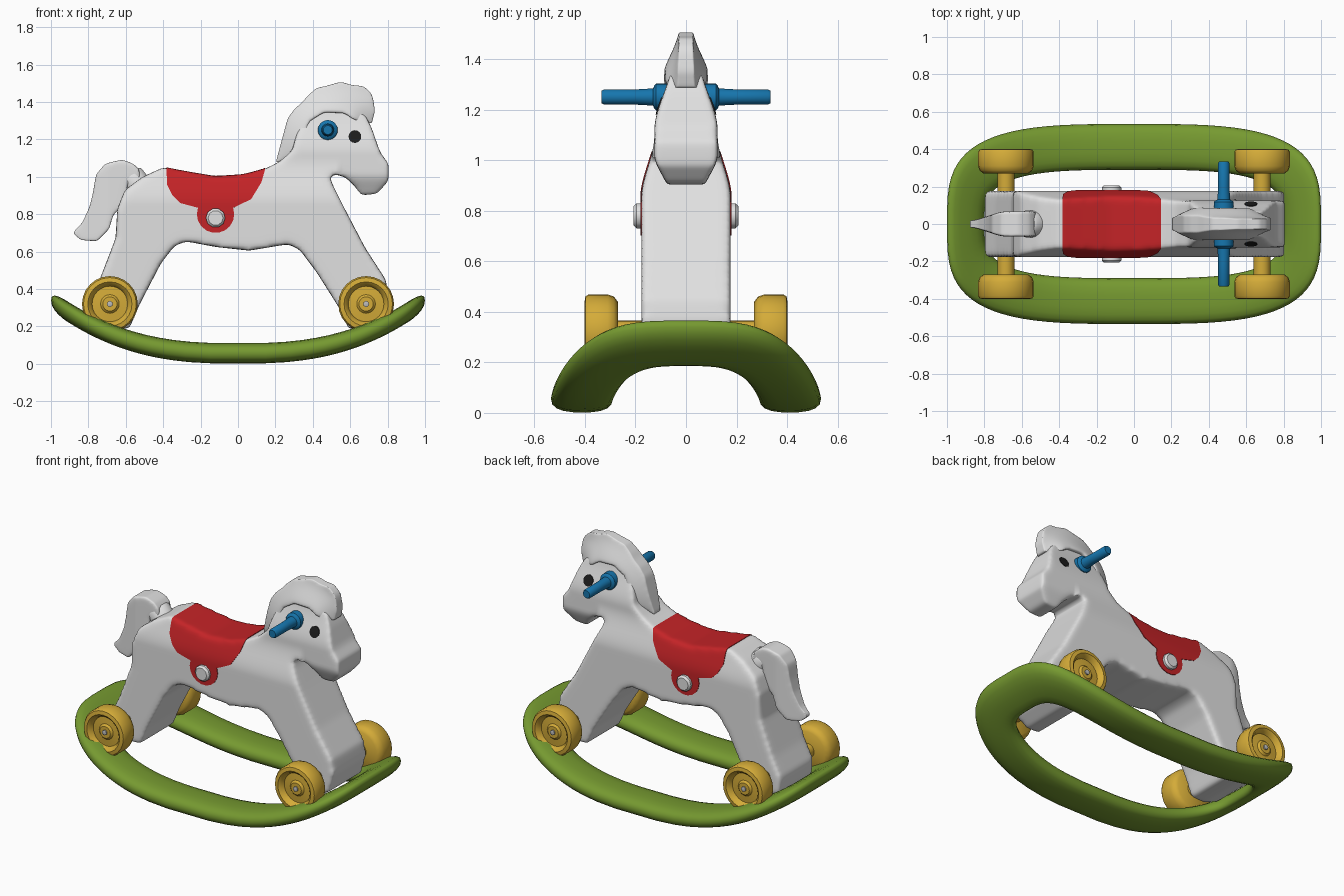
import bpy, bmesh, math
from mathutils import Vector

if "Cube" in bpy.data.objects:
    bpy.data.objects.remove(bpy.data.objects["Cube"])


def material(name, r, g, b):
    m = bpy.data.materials.new(name)
    m.diffuse_color = (r, g, b, 1)
    m.use_nodes = True
    m.node_tree.nodes["Principled BSDF"].inputs["Base Color"].default_value = m.diffuse_color
    return m


WHITE = material("white plastic", .75, .75, .75)
RED = material("saddle red", .55, .017, .02)
BLUE = material("handle blue", .008, .18, .42)
GREEN = material("rocker green", .18, .32, .03)
YELLOW = material("wheel yellow", .66, .41, .04)
BLACK = material("eye black", .012, .012, .012)
GREY = material("pin grey", .5, .5, .5)


def finish(name, mesh, mat, angle=40):
    mesh.materials.clear()
    mesh.materials.append(mat)
    mesh.polygons.foreach_set("material_index", [0] * len(mesh.polygons))
    mesh.shade_smooth()
    mesh.set_sharp_from_angle(angle=math.radians(angle))
    ob = bpy.data.objects.new(name, mesh)
    bpy.context.collection.objects.link(ob)
    return ob


def from_bmesh(name, bm):
    bmesh.ops.recalc_face_normals(bm, faces=bm.faces)
    mesh = bpy.data.meshes.new(name)
    bm.to_mesh(mesh)
    bm.free()
    return mesh


def prism(name, pts, y0, y1):
    """Side outline (x, z) extruded along y."""
    bm = bmesh.new()
    a = [bm.verts.new((x, y0, z)) for x, z in pts]
    b = [bm.verts.new((x, y1, z)) for x, z in pts]
    bm.faces.new(a)
    bm.faces.new(b[::-1])
    for i in range(len(a)):
        j = (i + 1) % len(a)
        bm.faces.new((a[i], b[i], b[j], a[j]))
    ob = bpy.data.objects.new(name, from_bmesh(name, bm))
    bpy.context.collection.objects.link(ob)
    return ob


def bake(ob):
    dg = bpy.context.evaluated_depsgraph_get()
    mesh = bpy.data.meshes.new_from_object(ob.evaluated_get(dg))
    bpy.data.objects.remove(ob)
    return mesh


def soft_slab(name, pts, width, mat, voxel, rounds):
    """Outline turned into a soft moulded solid; width(x, z) is the half width."""
    ob = prism(name + "_raw", pts, -.15, .15)
    r = ob.modifiers.new("remesh", 'REMESH')
    r.mode, r.voxel_size = 'VOXEL', voxel
    s = ob.modifiers.new("smooth", 'SMOOTH')
    s.factor, s.iterations = .5, rounds
    mesh = bake(ob)
    for v in mesh.vertices:
        v.co.y *= width(v.co.x, v.co.z) / .15
    return finish(name, mesh, mat, 60)


def painted(name, source, pts, y0, y1, mat):
    """Thin skin over the source surface inside an outline."""
    mesh = source.data.copy()
    normals = [v.normal.copy() for v in mesh.vertices]
    for v, n in zip(mesh.vertices, normals):
        v.co += n * .004
    ob = bpy.data.objects.new(name + "_raw", mesh)
    bpy.context.collection.objects.link(ob)
    cutter = prism(name + "_cutter", pts, y0, y1)
    b = ob.modifiers.new("cut", 'BOOLEAN')
    b.operation, b.solver, b.object = 'INTERSECT', 'EXACT', cutter
    result = bake(ob)
    bpy.data.objects.remove(cutter)
    return finish(name, result, mat)


def lathe(name, profile, loc, mat, side=1, segs=24, axis=None):
    """Spin (radius, distance along y) points about the y axis."""
    bm = bmesh.new()
    rings = []
    for r, d in profile:
        if r == 0:
            rings.append([bm.verts.new((0, d * side, 0))] * segs)
        else:
            rings.append([bm.verts.new((r * math.cos(k * math.tau / segs), d * side,
                                        r * math.sin(k * math.tau / segs))) for k in range(segs)])
    for p, q in zip(rings, rings[1:]):
        for k in range(segs):
            n = (k + 1) % segs
            bm.faces.new(list(dict.fromkeys((p[k], p[n], q[n], q[k]))))
    if axis:
        rot = Vector((0, 1, 0)).rotation_difference(Vector(axis))
        bmesh.ops.rotate(bm, verts=bm.verts, matrix=rot.to_matrix())
    bmesh.ops.translate(bm, verts=bm.verts, vec=loc)
    return finish(name, from_bmesh(name, bm), mat)


def ease(a, b, v):
    t = max(0, min(1, (v - a) / (b - a)))
    return t * t * (3 - 2 * t)


# Body with legs, neck and head
body_pts = [(-.51, 1.0), (-.40, 1.05), (-.30, 1.03), (-.125, 1.0), (.03, 1.01), (.14, 1.04),
            (.22, 1.08), (.29, 1.14), (.31, 1.22), (.36, 1.32), (.45, 1.37), (.58, 1.37),
            (.68, 1.33), (.715, 1.26), (.76, 1.13), (.805, 1.07), (.805, .98), (.745, .91),
            (.66, .90), (.62, .955), (.57, 1.0), (.49, 1.02), (.50, .97), (.57, .83),
            (.68, .62), (.79, .45), (.805, .36), (.77, .24), (.68, .185), (.59, .19), (.54, .30),
            (.42, .49), (.33, .61), (.27, .64), (.06, .605), (-.12, .625), (-.28, .655),
            (-.34, .63), (-.41, .54), (-.53, .31), (-.58, .19), (-.68, .185), (-.785, .23),
            (-.80, .33), (-.74, .45), (-.655, .67), (-.645, .83), (-.605, .93)]


def body_width(x, z):
    w = .177 - .052 * ease(.85, 1.1, z) - .063 * ease(1.12, 1.38, z)
    if x > .55 and z > .86:  # muzzle narrows to the chin
        w = min(w, .125 - .05 * (1 - ease(.88, 1.02, z)))
    return w


body = soft_slab("horse_body", body_pts, body_width, WHITE, .016, 7)

# Saddle painted over the back, with a round tab on each side
tab = [(-.12 + .1 * math.cos(math.radians(a)), .80 + .1 * math.sin(math.radians(a)))
       for a in range(160, 381, 20)]
saddle_pts = [(-.385, 1.2), (-.38, .96), (-.35, .90), (-.31, .86)] + tab + \
             [(.07, .88), (.125, .97), (.145, 1.04), (.145, 1.2)]
painted("saddle", body, saddle_pts, -.4, .4, RED)

# Eyes
eye_pts = [(.625 + .034 * math.cos(k * math.tau / 16), 1.215 + .034 * math.sin(k * math.tau / 16))
           for k in range(16)]
for side, label in ((-1, "right"), (1, "left")):
    painted("eye_" + label, body, eye_pts, min(side * .03, side * .3),
            max(side * .03, side * .3), BLACK)

# Mane with a scalloped crest and forelock
mane_pts = [(.20, 1.07), (.235, 1.2), (.265, 1.31), (.30, 1.36), (.345, 1.40), (.37, 1.43),
            (.42, 1.475), (.47, 1.485), (.55, 1.508), (.61, 1.49), (.67, 1.485), (.71, 1.45),
            (.722, 1.42), (.732, 1.35), (.715, 1.285), (.67, 1.29), (.62, 1.305), (.57, 1.34),
            (.46, 1.345), (.38, 1.295), (.35, 1.2), (.31, 1.13)]


def mane_width(x, z):
    r = math.hypot(x - .5, z - 1.18)
    w = .095 - .065 * ease(.13, .34, r)
    w *= 1 - .45 * ease(.60, .73, x) * (1 - ease(1.25, 1.42, z))
    return max(w, .135 * (1 - ease(1.05, 1.28, z)) * ease(.22, .33, x))


soft_slab("mane", mane_pts, mane_width, WHITE, .013, 5)

# Tail and its collar
tail_pts = [(-.52, .99), (-.53, 1.04), (-.56, 1.07), (-.62, 1.092), (-.71, 1.07), (-.76, 1.01),
            (-.775, .915), (-.795, .835), (-.835, .75), (-.885, .70), (-.84, .662), (-.755, .655),
            (-.69, .72), (-.665, .80), (-.61, .85), (-.595, .92), (-.59, .97)]
soft_slab("tail", tail_pts, lambda x, z: .02 + .047 * ease(-.88, -.68, x), WHITE, .013, 5)
lathe("tail_collar", [(0, -.05), (.072, -.05), (.072, .02), (.062, .032), (0, .032)],
      (-.56, 0, .985), WHITE, axis=(-.62, 0, .78))

# Handles and saddle knobs
for side, label in ((-1, "right"), (1, "left")):
    lathe("handle_" + label,
          [(0, .06), (.053, .06), (.053, .118), (.045, .126), (.034, .13), (.03, .20),
           (.03, .325), (.024, .335), (0, .335)], (.48, 0, 1.25), BLUE, side)
    lathe("saddle_knob_" + label, [(0, .15), (.052, .15), (.052, .195), (.04, .207), (0, .207)],
          (-.12, 0, .78), WHITE, side, segs=10)

# Wheels, axles and pins
wheel = [(0, .27), (.12, .27), (.14, .285), (.149, .31), (.149, .385), (.141, .398), (.118, .402),
         (.104, .39), (.095, .368), (.05, .372), (.038, .384), (0, .384)]
for x, end in ((.685, "front"), (-.685, "rear")):
    lathe(end + "_axle", [(0, -.30), (.045, -.30), (.045, .30), (0, .30)], (x, 0, .32), YELLOW)
    for side, label in ((-1, "right"), (1, "left")):
        lathe(f"{end}_wheel_{label}", wheel, (x, 0, .32), YELLOW, side)
        lathe(f"{end}_pin_{label}", [(0, .37), (.016, .37), (.016, .393), (0, .398)],
              (x, 0, .32), GREY, side, segs=10)

# Rocker: a rounded band in plan, curving upwards at both ends
N, M = 80, 18


def power(v, e):
    return math.copysign(abs(v) ** e, v)


bm = bmesh.new()
rings = []
for i in range(N):
    t = math.tau * (i + .5) / N
    c, s = power(math.cos(t), 2 / 3.4), power(math.sin(t), 2 / 3.4)
    ring = []
    for k in range(M):
        a = math.tau * k / M
        u = .5 + .5 * power(math.cos(a), .75)
        x, y = c * (.8 + .2 * u), s * (.29 + .245 * u)
        z = .055 + .285 * abs(x) ** 2.6 + .055 * power(math.sin(a), .8)
        ring.append(bm.verts.new((x, y, z)))
    rings.append(ring)
for i in range(N):
    p, q = rings[i], rings[(i + 1) % N]
    for k in range(M):
        n = (k + 1) % M
        bm.faces.new((p[k], p[n], q[n], q[k]))
finish("rocker", from_bmesh("rocker", bm), GREEN, 60)
